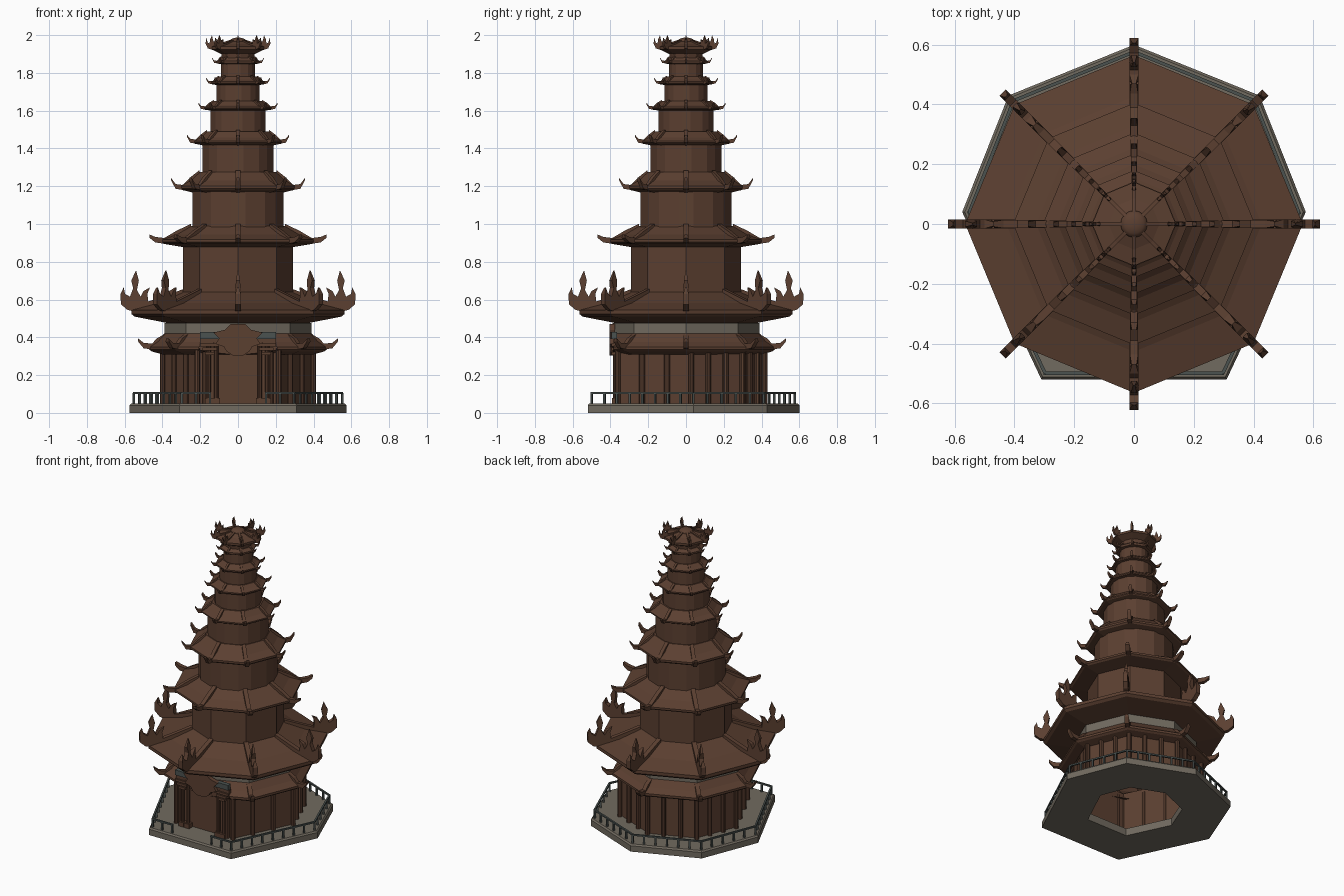
import bpy, bmesh, math
from mathutils import Vector

if "Cube" in bpy.data.objects:
    bpy.data.objects.remove(bpy.data.objects["Cube"])


def mat(name, col):
    m = bpy.data.materials.new(name)
    m.diffuse_color = (*col, 1)
    m.use_nodes = True
    m.node_tree.nodes["Principled BSDF"].inputs["Base Color"].default_value = m.diffuse_color
    return m


BROWN = mat("brown_wood", (0.105, 0.050, 0.030))
STONE = mat("grey_stone", (0.165, 0.145, 0.115))
RAIL = mat("slate_rail", (0.07, 0.085, 0.08))


def finish(bm, name, m, recalc=True):
    if recalc:
        bmesh.ops.recalc_face_normals(bm, faces=bm.faces[:])
    me = bpy.data.meshes.new(name)
    bm.to_mesh(me)
    bm.free()
    me.materials.append(m)
    ob = bpy.data.objects.new(name, me)
    bpy.context.collection.objects.link(ob)
    return ob


def loft(name, rings, m, closed=False, cap=False, clip_y=None):
    """Bridge a list of equal-length point rings."""
    bm = bmesh.new()
    vs = [[bm.verts.new(p) for p in r] for r in rings]
    n = len(vs[0])
    for k in range(len(vs) if closed else len(vs) - 1):
        a, b = vs[k], vs[(k + 1) % len(vs)]
        for i in range(n):
            j = (i + 1) % n
            bm.faces.new((a[i], a[j], b[j], b[i]))
    if cap:
        bm.faces.new(vs[-1])
    if clip_y is not None:
        bmesh.ops.bisect_plane(bm, geom=bm.verts[:] + bm.edges[:] + bm.faces[:],
                               plane_co=(0, clip_y, 0), plane_no=(0, -1, 0), clear_outer=True)
    return finish(bm, name, m)


def octa(r, z):
    return [(r * math.cos(i * math.pi / 4), r * math.sin(i * math.pi / 4), z) for i in range(8)]


def chamfered(r, z, off=0.16):
    return [(r * math.cos(i * math.pi / 4 + s), r * math.sin(i * math.pi / 4 + s), z)
            for i in range(8) for s in (-off, off)]


HALF = [(0.575, 0.04), (0.42, 0.43)]
PLAN = [(0.31, -0.52)] + HALF + [(0, 0.6)] + [(-x, y) for x, y in HALF[::-1]] + [(-0.31, -0.52)]


def plan(s, z):
    return [(x * s, y * s, z) for x, y in PLAN]


def add_box(bm, c, size, rot=0):
    vs = bmesh.ops.create_cube(bm, size=1)["verts"]
    for v in vs:
        x, y, z = (v.co[i] * size[i] for i in range(3))
        v.co = Vector((x * math.cos(rot) - y * math.sin(rot), x * math.sin(rot) + y * math.cos(rot), z)) + Vector(c)


def add_column(bm, x, y, z0, z1, r, n=10):
    vs = bmesh.ops.create_cone(bm, segments=n, radius1=r, radius2=r, depth=z1 - z0, cap_ends=True)["verts"]
    bmesh.ops.translate(bm, verts=vs, vec=(x, y, (z0 + z1) / 2))


def fins(name, outline, skip=()):
    """Radial plates (r, z, half thickness) repeated on the eight corners."""
    bm = bmesh.new()
    for k in range(8):
        if k in skip:
            continue
        c, s = math.cos(k * math.pi / 4), math.sin(k * math.pi / 4)
        A = [bm.verts.new((r * c - t * s, r * s + t * c, z)) for r, z, t in outline]
        B = [bm.verts.new((r * c + t * s, r * s - t * c, z)) for r, z, t in outline]
        bm.faces.new(A)
        bm.faces.new(B[::-1])
        for i in range(len(A)):
            j = (i + 1) % len(A)
            bm.faces.new((A[j], A[i], B[i], B[j]))
    return finish(bm, name, BROWN)


def roof(name, rd, zb, re, ze, rt, zt, th, clip=None):
    """Octagonal concave skirt roof with underside."""
    rm, zm = rt + (re - rt) * 0.5, ze + th + (zt - ze - th) * 0.38
    loft(name, [octa(r, z) for r, z in
                ((rd, zb), (re * 0.97, ze), (re, ze + th * .4), (re, ze + th), (rm, zm), (rt, zt), (rt * 0.8, zt))],
         BROWN, clip_y=clip)
    return rm, zm


def ridge(name, re, ze, rt, zt, rm, zm, rh, zh, w, skip=()):
    """Ridge beam ending in an upturned hook."""
    h = w * 1.3
    fins(name, [(rt, zt + h * .6, w), (rm, zm + h, w), (re - h * .8, ze + h * 1.7, w), (re + (rh - re) * .5, ze + h * 2, w),
                (rh, zh, w * .6), (rh - h * .1, zh - h, w), (re + (rh - re) * .5, ze + h * .4, w),
                (re - h, ze, w), (rm, zm - h * .3, w), (rt, zt - h, w)], skip)


# Stone platform: seven-sided ring with a central opening
loft("platform", [plan(0.5, 0), plan(1, 0), plan(1, 0.04), plan(0.985, 0.05), plan(0.5, 0.05)], STONE, closed=True)

# Railing with a front gap for the entrance
bm = bmesh.new()
P = [Vector(p) for p in plan(0.96, 0)]
for i in range(7):
    a, b = P[i], P[(i + 1) % 7]
    d = b - a
    ang = math.atan2(d.y, d.x)
    n = max(5, round(d.length / 0.075))
    spans = [(0, 0.26), (0.74, 1)] if i == 6 else [(0, 1)]
    for s, e in spans:
        m = a + d * (s + e) / 2
        add_box(bm, (m.x, m.y, 0.106), (d.length * (e - s), 0.011, 0.010), ang)
    for k in range(n):
        t = k / n
        if i == 6 and 0.28 < t < 0.72:
            continue
        q = a + d * t
        add_box(bm, (q.x, q.y, 0.077), (0.011, 0.011, 0.056), ang)
finish(bm, "railing", RAIL)

# Ground storey walls and columns
loft("ground_wall", [plan(0.675, 0.05), plan(0.675, 0.36)], BROWN)
bm = bmesh.new()
W = [Vector(p) for p in plan(0.695, 0)]
for i in range(7):
    a, b = W[i], W[(i + 1) % 7]
    for t in ((0, 0.1, 0.9) if i == 6 else (0, 0.33, 0.67)):
        q = a.lerp(b, t)
        add_column(bm, q.x, q.y, 0.05, 0.34, 0.015)
finish(bm, "wall_columns", BROWN)

# Lower roof, cut at the front for the porch
rm, zm = roof("lower_roof", 0.40, 0.31, 0.47, 0.325, 0.39, 0.42, 0.025, clip=-0.385)
ridge("lower_roof_ridges", 0.47, 0.335, 0.38, 0.41, rm, zm, 0.53, 0.395, 0.014, skip=(6,))
loft("stone_band", [octa(0.39, 0.415), octa(0.39, 0.475)], STONE)

# Porch: columns, beam, brackets and carved plaque
bm = bmesh.new()
for s in (-1, 1):
    for x in (0.115, 0.155):
        add_column(bm, s * x, -0.375, 0.05, 0.36, 0.012)
        add_box(bm, (s * x, -0.375, 0.065), (0.038, 0.036, 0.03))
    for k in range(3):
        add_box(bm, (s * 0.15, -0.38, 0.315 + 0.022 * k), (0.05 + 0.025 * k, 0.03, 0.016))
add_box(bm, (0, -0.372, 0.375), (0.40, 0.025, 0.03))
finish(bm, "porch_columns", BROWN)
bm = bmesh.new()
half = [(0.03, 0.305), (0.06, 0.325), (0.075, 0.35), (0.12, 0.365), (0.10, 0.395), (0.13, 0.425), (0.07, 0.44), (0.04, 0.47)]
out = half + [(-x, z) for x, z in half[::-1]]
f = bm.faces.new([bm.verts.new((x, -0.375, z)) for x, z in out])
ext = bmesh.ops.extrude_face_region(bm, geom=[f])["geom"]
bmesh.ops.translate(bm, verts=[g for g in ext if isinstance(g, bmesh.types.BMVert)], vec=(0, -0.03, 0))
finish(bm, "porch_plaque", BROWN)
bm = bmesh.new()
for s in (-1, 1):
    add_box(bm, (s * 0.15, -0.38, 0.41), (0.10, 0.03, 0.035))
finish(bm, "porch_panels", RAIL)

# Main roof with flame-shaped corner ornaments
rm, zm = roof("main_roof", 0.37, 0.475, 0.565, 0.51, 0.29, 0.64, 0.035)
w = 0.015
fins("main_roof_flames", [
    (0.29, 0.655, w), (rm, zm + .025, w), (0.475, 0.59, w), (0.480, 0.63, w), (0.465, 0.665, .005),
    (0.500, 0.645, w), (0.515, 0.615, w), (0.535, 0.65, w), (0.525, 0.70, .010), (0.540, 0.755, .003),
    (0.565, 0.70, .010), (0.555, 0.66, w), (0.572, 0.615, w), (0.598, 0.63, w), (0.605, 0.665, .005),
    (0.622, 0.63, w), (0.620, 0.575, w), (0.585, 0.545, w), (0.54, 0.535, w), (rm, zm - .01, w), (0.29, 0.62, w)])

# Upper storeys: drum radius, drum z0, z1 / roof zb, eave r, eave z, top r, top z / hook r, z / ridge half width
TIERS = [
    (0.29, 0.62, 0.89, 0.875, 0.405, 0.895, 0.25, 0.99, 0.47, 0.945, 0.014),
    (0.245, 0.98, 1.18, 1.165, 0.305, 1.18, 0.205, 1.275, 0.355, 1.245, 0.012),
    (0.19, 1.26, 1.43, 1.415, 0.235, 1.425, 0.165, 1.49, 0.27, 1.472, 0.010),
    (0.147, 1.48, 1.615, 1.60, 0.18, 1.605, 0.128, 1.65, 0.21, 1.642, 0.008),
    (0.115, 1.64, 1.75, 1.735, 0.142, 1.74, 0.10, 1.78, 0.17, 1.775, 0.007),
    (0.09, 1.77, 1.86, 1.845, 0.115, 1.85, 0.085, 1.885, 0.138, 1.882, 0.006)]
for i, (rd, z0, z1, zb, re, ze, rt, zt, rh, zh, w) in enumerate(TIERS, 2):
    ring = octa if i == 2 else chamfered
    loft(f"storey_{i}_wall", [ring(rd, z0), ring(rd, z1)], BROWN)
    rm, zm = roof(f"storey_{i}_roof", rd * 0.95, zb, re, ze, rt, zt, 0.022 if i < 4 else 0.014)
    ridge(f"storey_{i}_ridges", re, ze, rt, zt, rm, zm, rh, zh, w)

# Top storey, crown roof, flames and knob
loft("top_wall", [chamfered(0.085, 1.87), chamfered(0.092, 1.915)], BROWN)
loft("crown_roof", [octa(r, z) for r, z in ((0.08, 1.895), (0.10, 1.905), (0.14, 1.925), (0.14, 1.94),
                                            (0.085, 1.952), (0.04, 1.97))], BROWN, cap=True)
w = 0.007
fins("crown_flames", [
    (0.04, 1.975, w), (0.085, 1.96, w), (0.115, 1.955, w), (0.112, 1.978, .002), (0.128, 1.965, w),
    (0.133, 1.975, w), (0.138, 2.0, .001), (0.149, 1.973, w), (0.150, 1.955, w), (0.160, 1.96, w),
    (0.168, 1.985, .002), (0.172, 1.955, w), (0.160, 1.93, w), (0.135, 1.922, w), (0.085, 1.945, w), (0.04, 1.955, w)])
bm = bmesh.new()
bmesh.ops.create_uvsphere(bm, u_segments=16, v_segments=8, radius=0.045)
for v in bm.verts:
    v.co.z = v.co.z * 0.45 + 1.967
knob = finish(bm, "crown_knob", BROWN)
for p in knob.data.polygons:
    p.use_smooth = True
